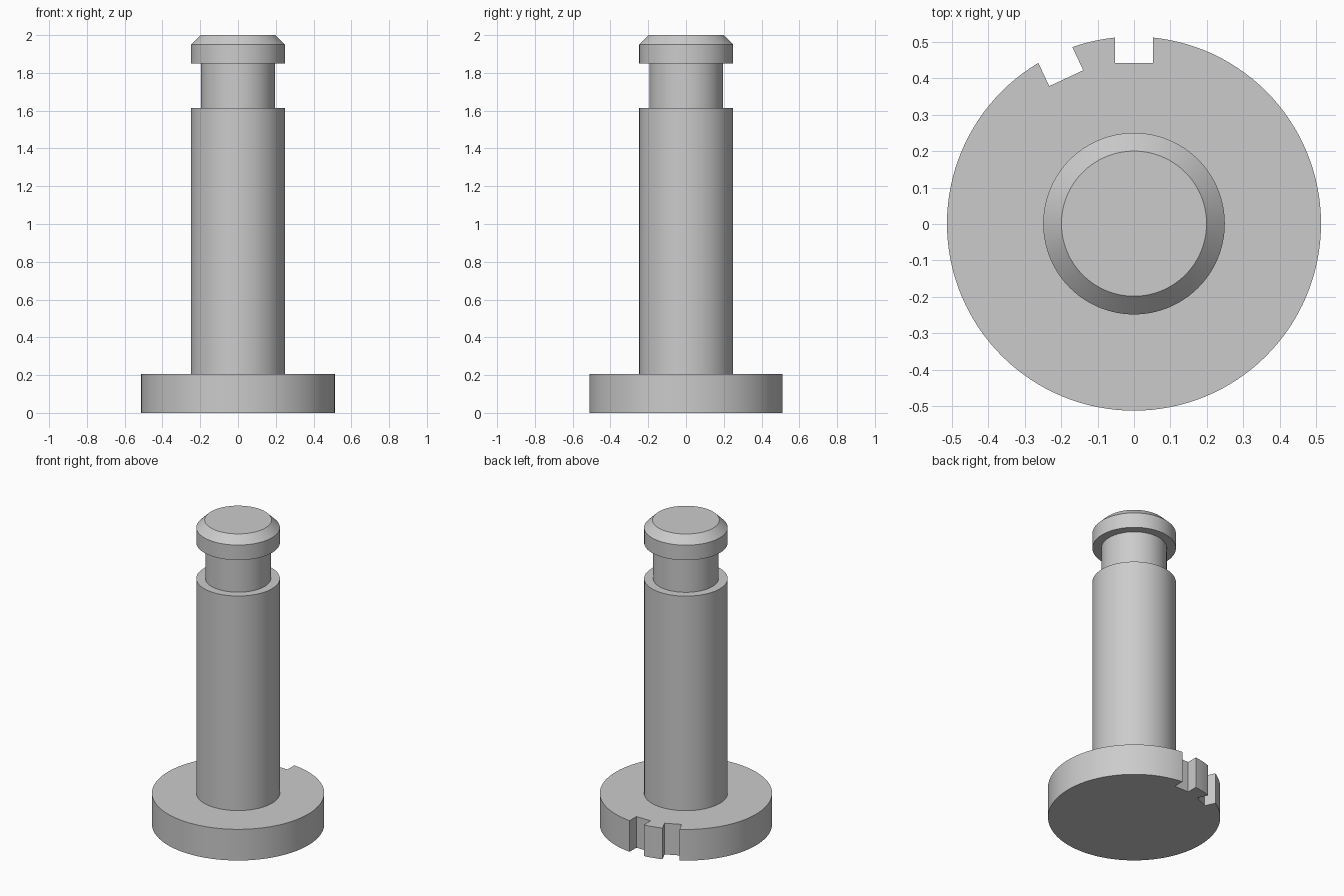
import bpy
import bmesh
from math import radians
from mathutils import Matrix, Vector

SEGMENTS = 128
Y_SHIFT = 0.001

cube = bpy.data.objects.get("Cube")
if cube:
    bpy.data.objects.remove(cube, do_unlink=True)

steel = bpy.data.materials.new("plain grey steel")
steel.use_nodes = True
GREY = (0.6, 0.6, 0.6, 1.0)
steel.diffuse_color = GREY
steel.node_tree.nodes["Principled BSDF"].inputs["Base Color"].default_value = GREY


def add_object(name, bm):
    bmesh.ops.recalc_face_normals(bm, faces=bm.faces)
    mesh = bpy.data.meshes.new(name)
    bm.to_mesh(mesh)
    bm.free()
    mesh.materials.append(steel)
    obj = bpy.data.objects.new(name, mesh)
    bpy.context.collection.objects.link(obj)
    return obj


def lathe(name, profile):
    """Revolve (radius, height) points about z and cap both ends."""
    bm = bmesh.new()
    verts = [bm.verts.new((r, 0, z)) for r, z in profile]
    edges = [bm.edges.new(pair) for pair in zip(verts, verts[1:])]
    bmesh.ops.spin(bm, geom=verts + edges, cent=(0, 0, 0), axis=(0, 0, 1),
                   angle=radians(360), steps=SEGMENTS, use_merge=True)
    bmesh.ops.remove_doubles(bm, verts=bm.verts, dist=0.0001)
    bmesh.ops.holes_fill(bm, edges=[e for e in bm.edges if e.is_boundary], sides=0)
    bmesh.ops.translate(bm, verts=bm.verts, vec=(0, Y_SHIFT, 0))
    return add_object(name, bm)


def select_only(obj):
    bpy.ops.object.select_all(action="DESELECT")
    obj.select_set(True)
    bpy.context.view_layer.objects.active = obj


# Base flange
flange = lathe("base_flange", [(0.513, 0), (0.513, 0.205)])

# Two notches through the rear of the rim
bm = bmesh.new()
NOTCH_WIDTH, INNER, OUTER = 0.103, 0.44, 0.6
for angle in (0, 25):
    place = (Matrix.Translation(Vector((0, Y_SHIFT, 0)))
             @ Matrix.Rotation(radians(angle), 4, "Z")
             @ Matrix.Translation(Vector((0, (INNER + OUTER) / 2, 0.1)))
             @ Matrix.Diagonal((NOTCH_WIDTH, OUTER - INNER, 0.5, 1)))
    bmesh.ops.create_cube(bm, size=1, matrix=place)
cutter = add_object("notch_cutter", bm)
cutter.hide_render = True

select_only(flange)
cut = flange.modifiers.new("notches", "BOOLEAN")
cut.operation = "DIFFERENCE"
cut.solver = "EXACT"
cut.object = cutter
bpy.ops.object.modifier_apply(modifier=cut.name)
bpy.data.objects.remove(cutter, do_unlink=True)

# Pin: shaft, retaining groove and chamfered head
pin = lathe("grooved_pin", [
    (0.249, 0.19), (0.249, 1.615),
    (0.195, 1.615), (0.195, 1.851),
    (0.249, 1.851), (0.249, 1.95),
    (0.199, 2.0),
])

for part in (flange, pin):
    select_only(part)
    bpy.ops.object.shade_smooth_by_angle(angle=radians(30))
